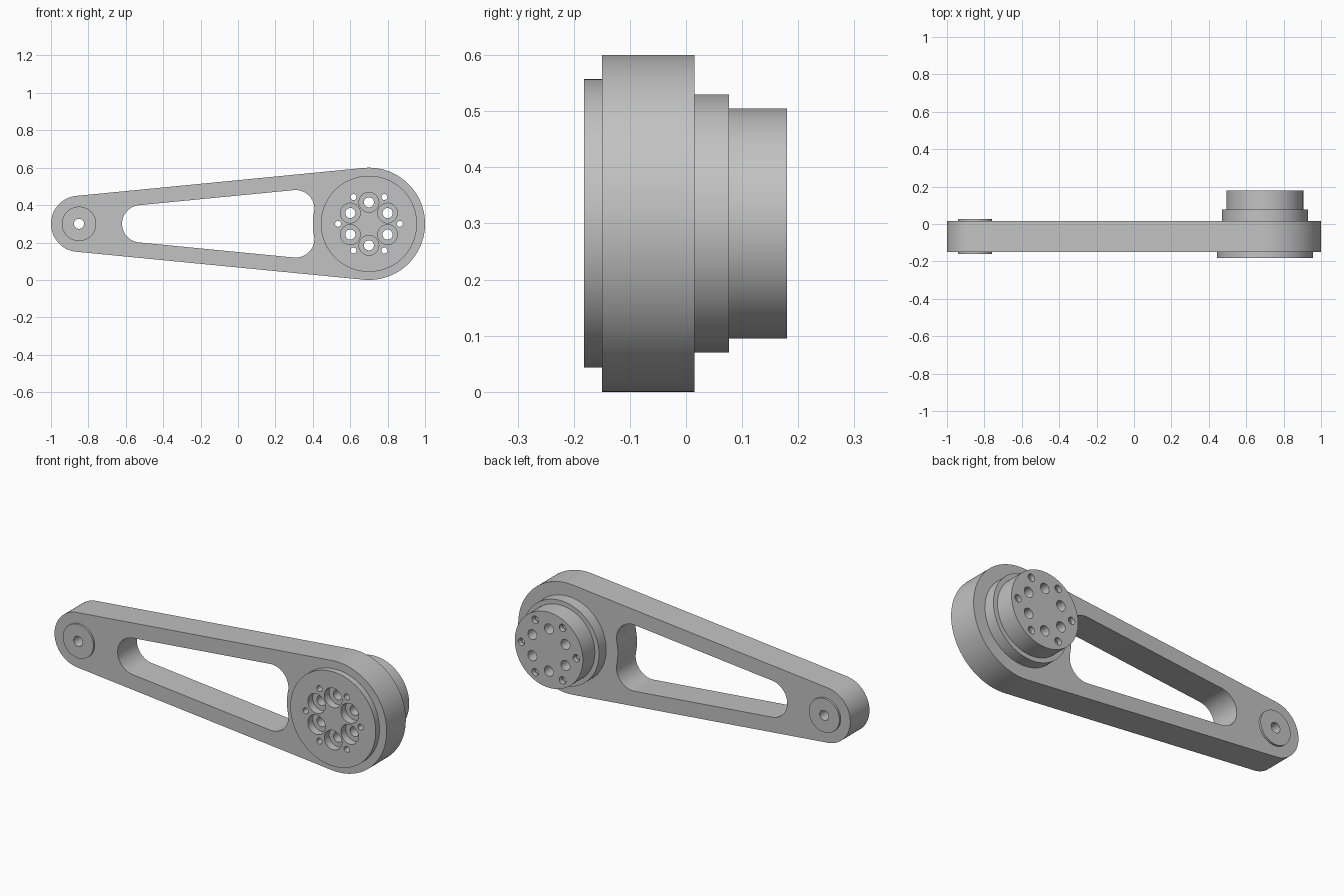
import bpy, bmesh
from math import sin, cos, asin, atan2, sqrt, radians, pi, tau

default = bpy.data.objects.get("Cube")
if default:
    bpy.data.objects.remove(default, do_unlink=True)

metal = bpy.data.materials.new("grey metal")
metal.use_nodes = True
grey = (0.54, 0.54, 0.54, 1)
metal.diffuse_color = grey
metal.node_tree.nodes["Principled BSDF"].inputs["Base Color"].default_value = grey

MID = 0.30                        # height of both axes
BIG_X, BIG_R = 0.70, 0.30         # hub end
SMALL_X, SMALL_R = -0.85, 0.15    # pivot end
FRONT, BACK = -0.15, 0.015        # faces of the arm


def finish(name, bm):
    bmesh.ops.recalc_face_normals(bm, faces=bm.faces)
    mesh = bpy.data.meshes.new(name)
    bm.to_mesh(mesh)
    bm.free()
    mesh.materials.append(metal)
    obj = bpy.data.objects.new(name, mesh)
    bpy.context.collection.objects.link(obj)
    return obj


def arc(cx, cz, r, start, end, steps):
    """Points on an arc in the xz plane."""
    angles = [start + (end - start) * i / steps for i in range(steps + 1)]
    return [(cx + r * cos(a), cz + r * sin(a)) for a in angles]


def add_prism(bm, outline, y0, y1):
    front = [bm.verts.new((x, y0, z)) for x, z in outline]
    back = [bm.verts.new((x, y1, z)) for x, z in outline]
    bm.faces.new(front)
    bm.faces.new(back[::-1])
    for i in range(len(front)):
        bm.faces.new((front[i - 1], back[i - 1], back[i], front[i]))


def add_turned(bm, x, z, profile, steps):
    """Solid turned about a y axis from (radius, y) pairs."""
    rings = [[bm.verts.new((x + r * cos(tau * i / steps), y, z + r * sin(tau * i / steps)))
              for i in range(steps)] for r, y in profile]
    bm.faces.new(rings[0])
    bm.faces.new(rings[-1][::-1])
    for a, b in zip(rings, rings[1:]):
        for i in range(steps):
            bm.faces.new((a[i - 1], b[i - 1], b[i], a[i]))


def cut(obj, bm):
    cutter = finish("cutter", bm)
    cutter.hide_render = True
    mod = obj.modifiers.new("cut", "BOOLEAN")
    mod.operation, mod.solver, mod.object = "DIFFERENCE", "EXACT", cutter
    bpy.context.view_layer.objects.active = obj
    bpy.ops.object.modifier_apply(modifier=mod.name)
    bpy.data.objects.remove(cutter, do_unlink=True)


# Arm: two round ends joined by tangent edges
tilt = asin((BIG_R - SMALL_R) / (BIG_X - SMALL_X))
a = pi / 2 + tilt
bm = bmesh.new()
add_prism(bm, arc(BIG_X, MID, BIG_R, -a, a, 72)
          + arc(SMALL_X, MID, SMALL_R, a, tau - a, 56), FRONT, BACK)
arm = finish("arm", bm)

# Window: edges parallel to the arm, corners rounded, right edge following the hub
wx, wr = -0.52, 0.10
d = BIG_X - wx
run = d * cos(tilt) - sqrt((BIG_R + wr) ** 2 - (d * sin(tilt)) ** 2)
fx, rise = wx + run * cos(tilt), run * sin(tilt)
b = atan2(rise, BIG_X - fx)
window = (arc(wx, MID, wr, a, tau - a, 32)
          + arc(fx, MID - rise, wr, tau - a, tau + b, 24)[:-1]
          + arc(BIG_X, MID, BIG_R, pi + b, pi - b, 12)
          + arc(fx, MID + rise, wr, -b, a, 24)[1:])
bm = bmesh.new()
add_prism(bm, window, FRONT - 0.1, BACK + 0.1)
# Seats for the hub and the pivot bushing
for x, r in ((BIG_X, 0.21), (SMALL_X, 0.07)):
    add_turned(bm, x, MID, [(r, FRONT - 0.1), (r, BACK + 0.1)], 64)
cut(arm, bm)

# Hub: front flange, core through the arm, two back steps
bm = bmesh.new()
add_turned(bm, BIG_X, MID, [(0.257, -0.182), (0.257, FRONT), (0.205, FRONT), (0.205, BACK),
                            (0.23, BACK), (0.23, 0.077), (0.205, 0.077), (0.205, 0.18)], 96)
hub = finish("hub", bm)

# Six counterbored bolt holes and six pin holes
bm = bmesh.new()
for k in range(6):
    t = radians(60 * k + 30)
    add_turned(bm, BIG_X + 0.115 * cos(t), MID + 0.115 * sin(t),
               [(0.053, -0.25), (0.053, -0.14), (0.027, -0.14), (0.027, 0.25)], 32)
    t = radians(60 * k)
    add_turned(bm, BIG_X + 0.165 * cos(t), MID + 0.165 * sin(t),
               [(0.016, -0.25), (0.016, 0.155), (0.02, 0.155), (0.02, 0.25)], 20)
cut(hub, bm)

# Pivot bushing with a raised rim on both faces and a through hole
bm = bmesh.new()
add_turned(bm, SMALL_X, MID, [(0.092, -0.161), (0.092, FRONT), (0.065, FRONT),
                              (0.065, BACK), (0.092, BACK), (0.092, 0.026)], 64)
bushing = finish("pivot_bushing", bm)
bm = bmesh.new()
add_turned(bm, SMALL_X, MID, [(0.027, -0.25), (0.027, 0.25)], 32)
cut(bushing, bm)

# Smooth round walls, crisp edges
bpy.ops.object.select_all(action="DESELECT")
for obj in (arm, hub, bushing):
    obj.select_set(True)
bpy.context.view_layer.objects.active = arm
bpy.ops.object.shade_smooth_by_angle(angle=radians(30))
